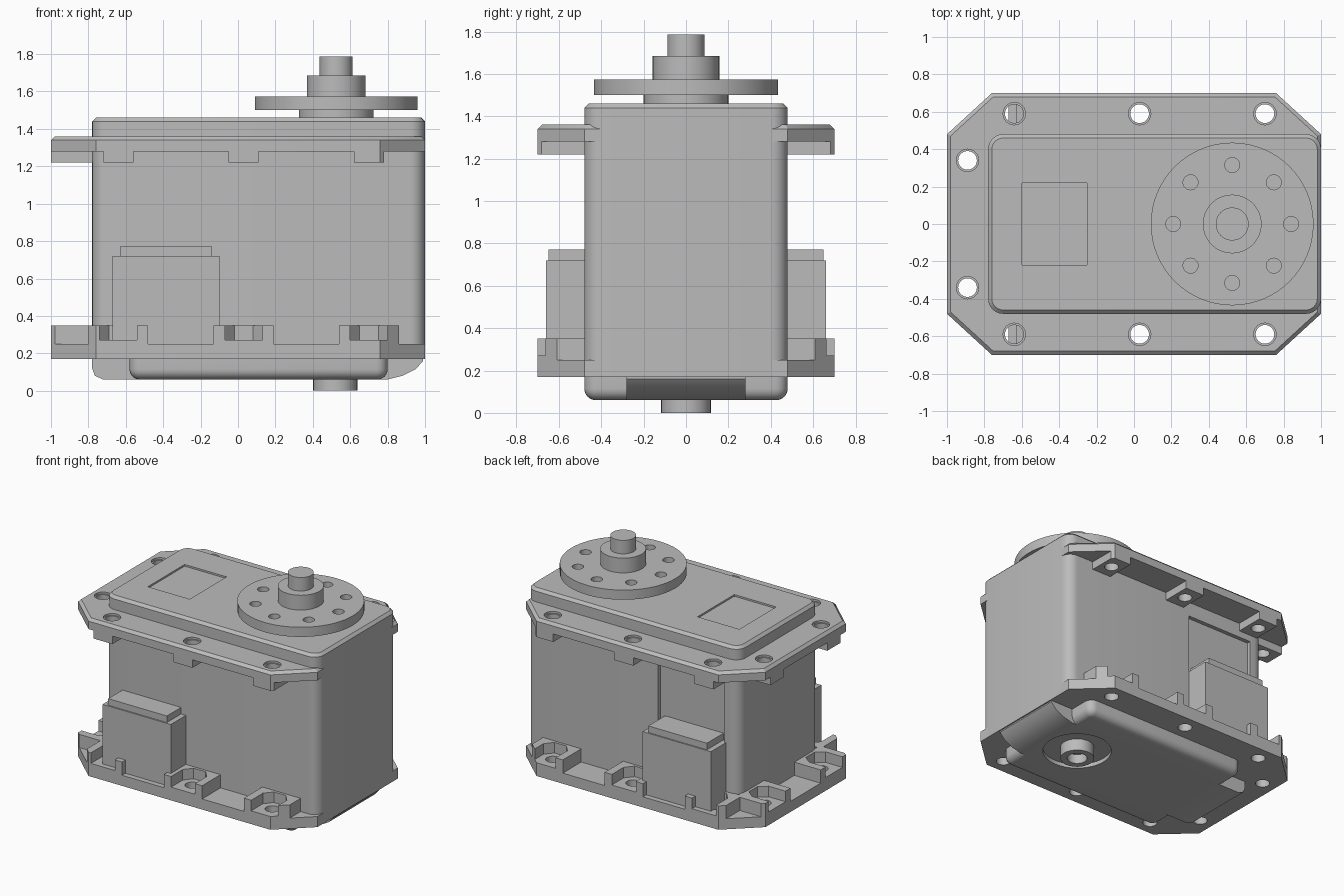
import bpy, bmesh, math
from mathutils import Vector

if "Cube" in bpy.data.objects:
    bpy.data.objects.remove(bpy.data.objects["Cube"], do_unlink=True)

grey = bpy.data.materials.new("plain_grey")
grey.use_nodes = True
grey.diffuse_color = (0.5, 0.5, 0.5, 1)
grey.node_tree.nodes["Principled BSDF"].inputs["Base Color"].default_value = (0.5, 0.5, 0.5, 1)


def prism(name, pts, z0, z1, vert=0, top=0, bottom=0, seg=6):
    """Extrude an outline, optionally rounding upright, top and bottom edges."""
    bm = bmesh.new()
    base = bm.faces.new([bm.verts.new((x, y, z0)) for x, y in pts])
    ext = bmesh.ops.extrude_face_region(bm, geom=[base])["geom"]
    bmesh.ops.translate(bm, vec=(0, 0, z1 - z0), verts=[v for v in ext if isinstance(v, bmesh.types.BMVert)])
    bmesh.ops.recalc_face_normals(bm, faces=bm.faces)

    def bevel(rule, size, segs):
        edges = [e for e in bm.edges if rule(*[v.co.z for v in e.verts])]
        bmesh.ops.bevel(bm, geom=edges, offset=size, segments=segs, profile=0.5, affect='EDGES')
    if vert:
        bevel(lambda a, b: abs(a - b) > 1e-4, vert, seg)
    if top:
        bevel(lambda a, b: min(a, b) > z1 - 1e-4, top, 1)
    if bottom:
        bevel(lambda a, b: max(a, b) < z0 + 1e-4, bottom, seg)
    mesh = bpy.data.meshes.new(name)
    bm.to_mesh(mesh)
    bm.free()
    mesh.materials.append(grey)
    ob = bpy.data.objects.new(name, mesh)
    bpy.context.collection.objects.link(ob)
    return ob


def rect(x0, x1, y0, y1):
    return [(x0, y0), (x1, y0), (x1, y1), (x0, y1)]


def circle(x, y, r, n=32):
    return [(x + r * math.cos(math.tau * i / n), y + r * math.sin(math.tau * i / n)) for i in range(n)]


def combine(ob, others, op='DIFFERENCE'):
    """Apply booleans with the given helper solids, then discard them."""
    for other in others:
        other.hide_render = True
        mod = ob.modifiers.new("bool", 'BOOLEAN')
        mod.operation, mod.object, mod.solver = op, other, 'EXACT'
        bpy.context.view_layer.update()
        deps = bpy.context.evaluated_depsgraph_get()
        mesh = bpy.data.meshes.new_from_object(ob.evaluated_get(deps))
        ob.modifiers.clear()
        ob.data = mesh
        bpy.data.objects.remove(other, do_unlink=True)
    return ob


# Shared flange outline and screw positions (x, y, outward direction)
half = [(1, 0.48), (0.76, 0.70), (-0.76, 0.70), (-1, 0.48)]
outline = half + [(x, -y) for x, y in reversed(half)]
screws = [(x, s * 0.59, Vector((0, s))) for x in (-0.64, 0.03, 0.70) for s in (-1, 1)]
screws += [(-0.89, s * 0.34, Vector((-1, 0))) for s in (-1, 1)]


def hole(x, y, r=0.05):
    return prism("cutter", circle(x, y, r, 24), -0.1, 2)


def local(x, y, out, pts):
    """Map (along edge, outward) points to a screw position."""
    side = Vector((out.y, -out.x))
    return [tuple(Vector((x, y)) + side * u + out * v) for u, v in pts]


# Main case with rounded upright corners and chamfered lid
case = prism("case", rect(-0.78, 1, -0.48, 0.48), 0.17, 1.46, vert=0.08, top=0.02)
combine(case, [prism("cutter", rect(-0.60, -0.25, -0.22, 0.22), 1.447, 1.6),
               prism("cutter", rect(-0.66, -0.10, 0.45, 0.6), 0.4, 1.17)])

# Upper and lower flanges
upper = prism("upper_flange", outline, 1.28, 1.36, top=0.02)
combine(upper, [hole(x, y) for x, y, d in screws])
combine(upper, [prism("cutter", circle(x, y, 0.06, 24), 1.345, 1.5) for x, y, d in screws])
lower = prism("lower_flange", outline, 0.17, 0.25)
combine(lower, [hole(x, y) for x, y, d in screws])

# Screw bosses below the upper flange, nut pockets above the lower flange
pocket = [(-0.1, 0.2), (-0.1, -0.03), (-0.05, -0.09), (0.05, -0.09), (0.1, -0.03), (0.1, 0.2)]
for i, (x, y, d) in enumerate(screws):
    boss = prism(f"screw_boss_{i}", local(x, y, d, rect(-0.08, 0.08, -0.12, 0.11)), 1.22, 1.285)
    combine(boss, [prism("clip", outline, 1, 1.5)], 'INTERSECT')
    combine(boss, [hole(x, y)])
    nut = prism(f"nut_pocket_{i}", local(x, y, d, rect(-0.16, 0.16, -0.12, 0.11)), 0.245, 0.35)
    combine(nut, [prism("clip", outline, 0, 0.6)], 'INTERSECT')
    combine(nut, [prism("cutter", local(x, y, d, pocket), 0.27, 0.5), hole(x, y)])

# Connector blocks on the two long sides
for s, label in ((-1, "front"), (1, "back")):
    prism(f"{label}_connector", rect(-0.67, -0.10, *sorted((s * 0.4, s * 0.66))), 0.24, 0.72)
    prism(f"{label}_connector_cap", rect(-0.63, -0.14, *sorted((s * 0.4, s * 0.65))), 0.71, 0.77)

# Rounded bottom tub: wide middle plus a narrower spine sloping up at one end
tub = prism("bottom_tub", rect(-0.58, 0.80, -0.48, 0.48), 0.06, 0.18, vert=0.06, bottom=0.055)
profile = [(-0.78, 0.18), (-0.78, 0.12), (-0.765, 0.08), (-0.72, 0.06), (0.8, 0.06),
           (0.88, 0.08), (0.95, 0.115), (0.99, 0.16), (0.99, 0.18)]
spine = prism("spine", profile, -0.28, 0.28)
for v in spine.data.vertices:
    x, z, y = v.co
    v.co = (x, y, z)
spine.data.flip_normals()
combine(tub, [spine], 'UNION')
combine(tub, [prism("cutter", circle(0.52, 0, 0.24, 48), 0, 0.09)])

# Hollow pivot under the case
pivot = prism("bottom_pivot", circle(0.52, 0, 0.118), 0, 0.12)
combine(pivot, [prism("cutter", circle(0.52, 0, 0.07), -0.1, 0.07)])

# Output horn with a ring of eight holes, hub and shaft
cx = 0.525
prism("horn_neck", circle(cx, 0, 0.2, 48), 1.44, 1.51)
horn = prism("horn_disc", circle(cx, 0, 0.435, 64), 1.5, 1.573)
combine(horn, [hole(cx + 0.315 * math.cos(k * math.pi / 4), 0.315 * math.sin(k * math.pi / 4), 0.04)
               for k in range(8)])
prism("horn_hub", circle(cx, 0, 0.157, 48), 1.56, 1.685)
prism("output_shaft", circle(cx, 0, 0.088, 48), 1.67, 1.787)

# Smooth the round surfaces, keep real edges sharp
bpy.ops.object.select_all(action='DESELECT')
for ob in bpy.context.collection.objects:
    if ob.type == 'MESH':
        ob.select_set(True)
        bpy.context.view_layer.objects.active = ob
bpy.ops.object.shade_smooth_by_angle(angle=math.radians(30))
